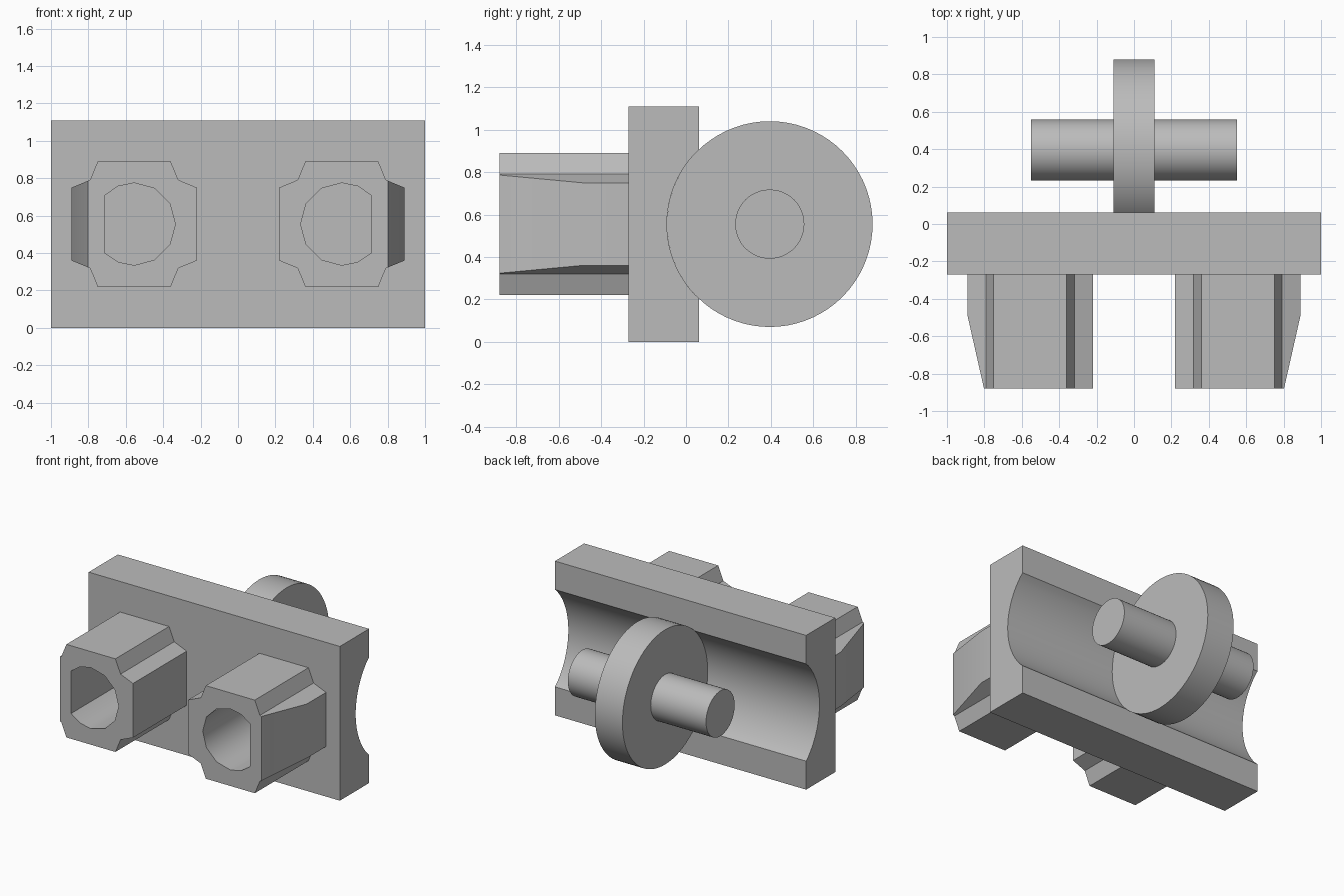
import bpy, bmesh
from math import sin, cos, radians, asin, pi
from mathutils import Vector

if "Cube" in bpy.data.objects:
    bpy.data.objects.remove(bpy.data.objects["Cube"], do_unlink=True)

COLOUR = (0.5, 0.5, 0.5, 1)
grey = bpy.data.materials.new("light grey")
grey.use_nodes = True
grey.diffuse_color = COLOUR
grey.node_tree.nodes["Principled BSDF"].inputs["Base Color"].default_value = COLOUR

MID_Z = 0.555      # height of every centre line
AXLE_Y = 0.395     # depth of the wheel centre
WHEEL_R = 0.485
PLATE_FRONT, PLATE_BACK = -0.27, 0.062


def arc(cx, cy, r, start, end, steps):
    """Points along an arc, angles in degrees."""
    angles = [radians(start + (end - start) * i / steps) for i in range(steps + 1)]
    return [(cx + r * cos(a), cy + r * sin(a)) for a in angles]


def prism(name, profile, axis, low, high):
    """Extrude a closed profile along x (profile is y, z) or y (profile is x, z)."""
    bm = bmesh.new()
    place = (lambda p: (low, p[0], p[1])) if axis == "x" else (lambda p: (p[0], low, p[1]))
    face = bm.faces.new([bm.verts.new(place(p)) for p in profile])
    step = Vector((high - low, 0, 0) if axis == "x" else (0, high - low, 0))
    top = bmesh.ops.extrude_face_region(bm, geom=[face], use_keep_orig=True)["geom"]
    bmesh.ops.translate(bm, vec=step, verts=[v for v in top if isinstance(v, bmesh.types.BMVert)])
    bmesh.ops.recalc_face_normals(bm, faces=bm.faces)
    mesh = bpy.data.meshes.new(name)
    bm.to_mesh(mesh)
    bm.free()
    mesh.materials.append(grey)
    obj = bpy.data.objects.new(name, mesh)
    bpy.context.collection.objects.link(obj)
    return obj


def activate(obj):
    bpy.ops.object.select_all(action="DESELECT")
    obj.select_set(True)
    bpy.context.view_layer.objects.active = obj


def smooth(obj):
    activate(obj)
    bpy.ops.object.shade_smooth_by_angle(angle=radians(36))


# Plate with a round groove along its back
half = 180 * asin(0.35 / WHEEL_R) / pi
groove = arc(AXLE_Y, MID_Z, WHEEL_R, 180 - half, 180 + half, 24)
groove = [(PLATE_BACK, groove[0][1])] + groove[1:-1] + [(PLATE_BACK, groove[-1][1])]
smooth(prism("plate", [(PLATE_FRONT, 0), (PLATE_FRONT, 1.11), (PLATE_BACK, 1.11)]
             + groove + [(PLATE_BACK, 0)], "x", -1, 1))

# Wheel and axle
smooth(prism("wheel", arc(AXLE_Y, MID_Z, WHEEL_R, 0, 360, 72)[:-1], "x", -0.11, 0.11))
smooth(prism("axle", arc(AXLE_Y, MID_Z, 0.163, 0, 360, 48)[:-1], "x", -0.55, 0.55))

# Square posts with scooped corners
POST_X, HALF, SCOOP = 0.555, 0.335, 0.14
outline = []
for sx, sz, start in ((1, 1, 270), (-1, 1, 360), (-1, -1, 90), (1, -1, 180)):
    outline += arc(POST_X + sx * HALF, MID_Z + sz * HALF, SCOOP, start, start - 90, 2)
posts = prism("posts", outline, "y", -0.88, PLATE_FRONT + 0.01)

# Slanted lead-in on the outer side
bm = bmesh.new()
bm.from_mesh(posts.data)
cut = bmesh.ops.bisect_plane(bm, geom=bm.verts[:] + bm.edges[:] + bm.faces[:],
                             plane_co=(0.89, -0.49, 0), plane_no=(0.39, -0.088, 0),
                             clear_outer=True)
bmesh.ops.holes_fill(bm, edges=[e for e in bm.edges if e.is_boundary])
bmesh.ops.recalc_face_normals(bm, faces=bm.faces)
bm.to_mesh(posts.data)
bm.free()

# Round bore with one flat side
bore = arc(POST_X, MID_Z, 0.22, 44, 90, 2) + arc(POST_X, MID_Z, 0.22, 90, 270, 6)[1:]
bore += arc(POST_X, MID_Z, 0.22, 270, 316, 2)[1:]
cutter = prism("bore_cutter", bore, "y", -1, 0)
cutter.hide_render = True
activate(posts)
hole = posts.modifiers.new("bore", "BOOLEAN")
hole.operation, hole.object, hole.solver = "DIFFERENCE", cutter, "EXACT"
posts.modifiers.new("mirror", "MIRROR")
for name in ("bore", "mirror"):
    bpy.ops.object.modifier_apply(modifier=name)
bpy.data.objects.remove(cutter, do_unlink=True)
smooth(posts)
